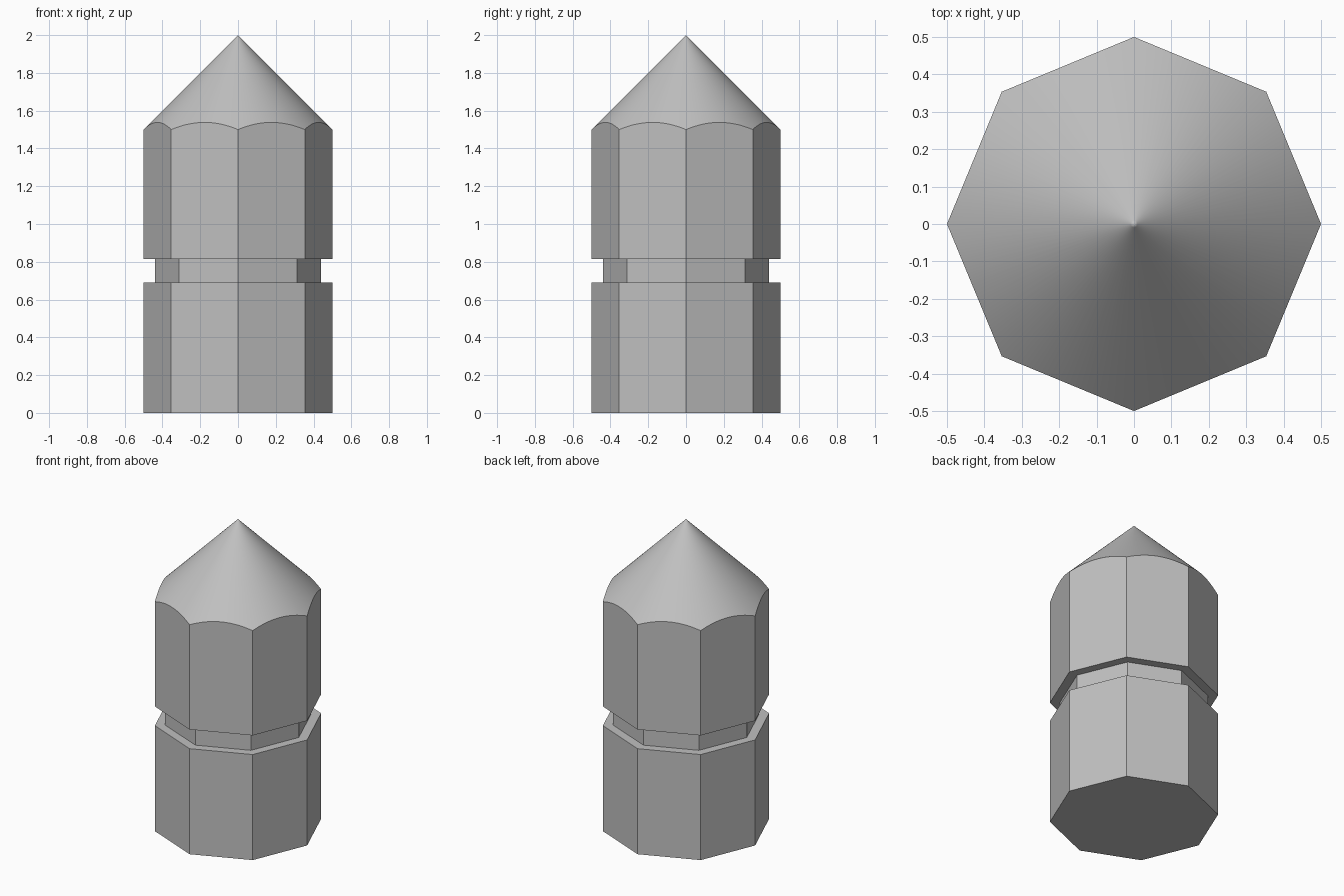
import bpy, bmesh
from math import pi, radians
from mathutils import Vector, Matrix

if "Cube" in bpy.data.objects:
    bpy.data.objects.remove(bpy.data.objects["Cube"])

SIDES, RADIUS, NECK_RADIUS = 8, 0.5, 0.44
GROOVE_LOW, GROOVE_HIGH, TIP = 0.69, 0.815, 2.0
STEPS = 16  # points along each side of the curved shoulder

steel = bpy.data.materials.new("plain grey")
steel.use_nodes = True
GREY = (0.53, 0.53, 0.53, 1)
steel.diffuse_color = GREY
steel.node_tree.nodes["Principled BSDF"].inputs["Base Color"].default_value = GREY


def finish(bm, name):
    bmesh.ops.recalc_face_normals(bm, faces=bm.faces)
    mesh = bpy.data.meshes.new(name)
    bm.to_mesh(mesh)
    bm.free()
    mesh.materials.append(steel)
    obj = bpy.data.objects.new(name, mesh)
    bpy.context.collection.objects.link(obj)
    return obj


def prism(name, radius, low, high, capped):
    bm = bmesh.new()
    bmesh.ops.create_cone(bm, cap_ends=capped, segments=SIDES, radius1=radius,
                          radius2=radius, depth=high - low,
                          matrix=Matrix.Translation((0, 0, (low + high) / 2)))
    return finish(bm, name)


# Lower body and the recessed neck
prism("lower_body", RADIUS, 0, GROOVE_LOW, True)
prism("groove_neck", NECK_RADIUS, GROOVE_LOW, GROOVE_HIGH, False)

# Upper body: an octagonal prism turned to a 45 degree cone
corners = [Matrix.Rotation(2 * pi * i / SIDES, 3, 'Z') @ Vector((RADIUS, 0, 0))
           for i in range(SIDES)]
outline = [corners[i].lerp(corners[(i + 1) % SIDES], s / STEPS)
           for i in range(SIDES) for s in range(STEPS)]
count = len(outline)
bm = bmesh.new()
bottom = [bm.verts.new((c.x, c.y, GROOVE_HIGH)) for c in corners]
shoulder = [bm.verts.new((p.x, p.y, TIP - p.length)) for p in outline]
apex = Vector((0, 0, TIP))
near_tip = [bm.verts.new(v.co.lerp(apex, 0.98)) for v in shoulder]
tip = bm.verts.new(apex)

bm.faces.new(bottom[::-1])
for i in range(SIDES):
    curve = [shoulder[(i * STEPS + s) % count] for s in range(STEPS + 1)]
    bm.faces.new([bottom[i], bottom[(i + 1) % SIDES]] + curve[::-1])
for i in range(count):
    j = (i + 1) % count
    bm.faces.new((shoulder[i], shoulder[j], near_tip[j], near_tip[i]))
    bm.faces.new((near_tip[i], near_tip[j], tip))
upper = finish(bm, "pointed_upper_body")

# Smooth cone with crisp shoulder and sides
bpy.ops.object.select_all(action='DESELECT')
upper.select_set(True)
bpy.context.view_layer.objects.active = upper
bpy.ops.object.shade_smooth_by_angle(angle=radians(30))
